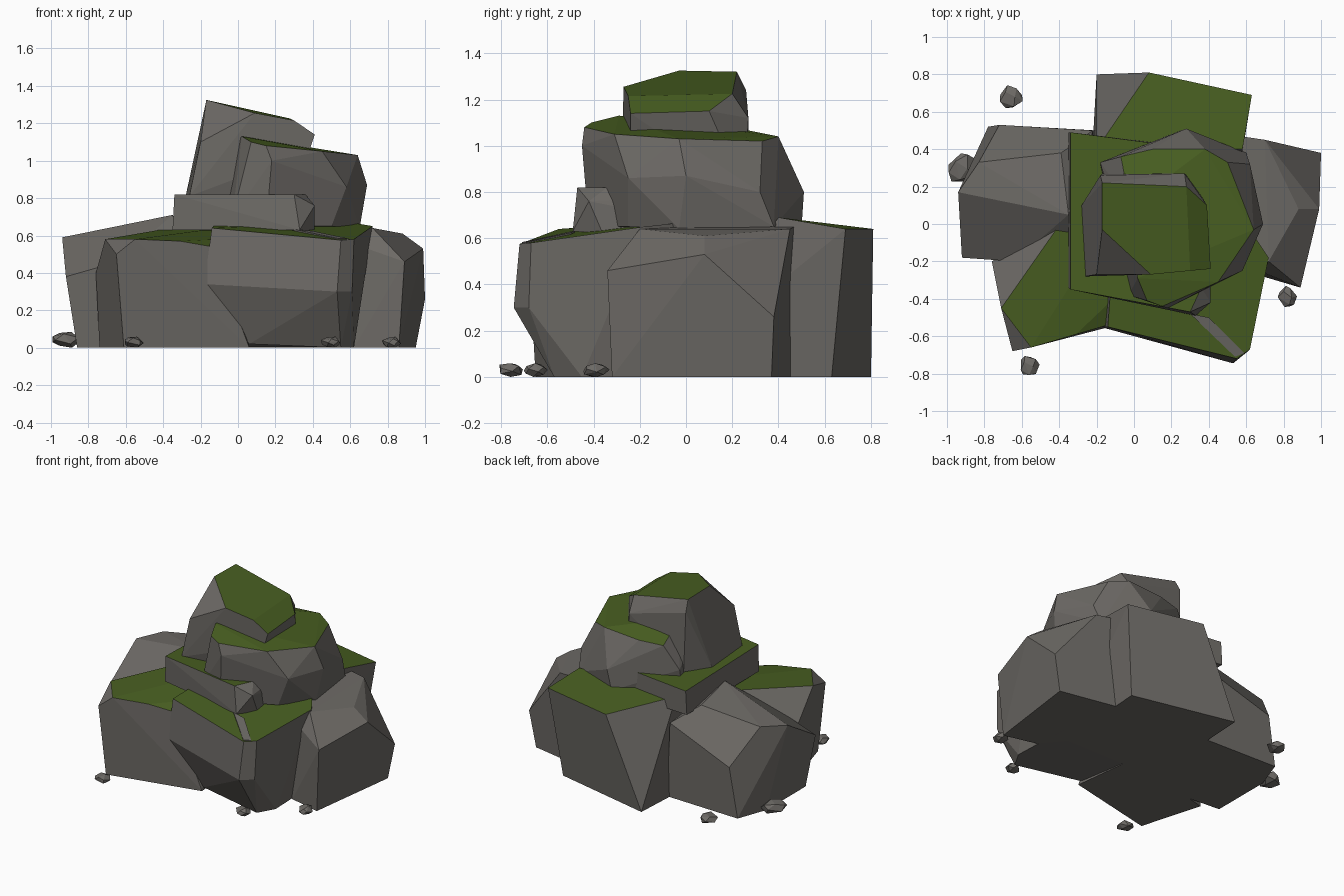
import bpy
import bmesh
import math
import random
from mathutils import Vector

random.seed(4)

default_cube = bpy.data.objects.get("Cube")
if default_cube:
    bpy.data.objects.remove(default_cube, do_unlink=True)


def make_material(name, colour):
    material = bpy.data.materials.new(name)
    material.use_nodes = True
    material.diffuse_color = (*colour, 1)
    shader = material.node_tree.nodes["Principled BSDF"]
    shader.inputs["Base Color"].default_value = (*colour, 1)
    shader.inputs["Roughness"].default_value = 0.9
    return material


STONE = make_material("grey stone", (.152, .143, .131))
MOSS = make_material("green moss", (.064, .112, .015))


def add_hull(name, points, moss_limit=None):
    """Chiselled stone wrapped around its corner points; faces that look
    upwards more than moss_limit are covered with moss."""
    mesh = bpy.data.meshes.new(name)
    bm = bmesh.new()
    for point in points:
        bm.verts.new(point)
    result = bmesh.ops.convex_hull(bm, input=bm.verts)
    leftovers = result["geom_interior"] + result["geom_unused"]
    loose = {item for item in leftovers if isinstance(item, bmesh.types.BMVert)}
    bmesh.ops.delete(bm, geom=list(loose), context="VERTS")
    bmesh.ops.dissolve_limit(bm, angle_limit=math.radians(5),
                             verts=bm.verts, edges=bm.edges)
    bmesh.ops.recalc_face_normals(bm, faces=bm.faces)
    for face in bm.faces:
        face.smooth = False
        if moss_limit is not None and face.normal.z > moss_limit:
            face.material_index = 1
    bm.to_mesh(mesh)
    bm.free()
    mesh.materials.append(STONE)
    if moss_limit is not None:
        mesh.materials.append(MOSS)
    stone = bpy.data.objects.new(name, mesh)
    bpy.context.collection.objects.link(stone)
    return stone


def add_pebble(name, x, y, radius):
    """Small irregular stone lying on the ground."""
    points = []
    for step in range(14):
        height = 1 - 2 * (step + .5) / 14
        ring = math.sqrt(1 - height * height)
        turn = step * 2.4 + random.uniform(-.3, .3)
        offset = Vector((ring * math.cos(turn), ring * math.sin(turn), height * .55))
        offset *= radius * random.uniform(.9, 1.1)
        points.append(Vector((x, y, radius * .5)) + offset)
    lowest = min(point.z for point in points)
    for point in points:
        point.z -= lowest
    return add_hull(name, points)


# Bare boulder on the west side, ridge towards the back
add_hull("west_boulder", [
    (-.94, .17, .59), (-.83, .33, .61), (-.58, 0, .6), (-.35, .05, .71),
    (-.39, .38, .67), (-.72, .53, .36), (-.22, .5, .54),
    (-.92, -.18, .38), (-.64, -.2, .46), (-.3, -.2, .5),
    (-.86, -.15, 0), (-.86, .3, 0), (-.78, .52, 0), (-.2, .5, 0), (-.2, -.2, 0),
])

# Mossy boulder at the front left corner
add_hull("front_left_boulder", [
    (-.71, -.45, .58), (-.55, -.66, .58), (-.31, -.59, .57), (-.14, -.54, .54),
    (-.11, -.4, .58), (-.36, .05, .64), (-.1, .05, .64), (-.65, -.68, .5),
    (-.76, -.2, .4), (-.61, -.65, 0), (.06, -.5, 0), (-.74, -.2, 0), (0, 0, 0),
], .9)

# Mossy front boulder, undercut towards the ground
add_hull("front_boulder", [
    (-.14, -.55, .64), (.55, -.72, .575), (.62, -.67, .58), (.72, -.18, .65),
    (-.1, 0, .68), (.6, 0, .67), (-.18, -.55, .34), (.53, -.745, .3),
    (.61, -.68, .3), (.06, -.48, .02), (.55, -.57, 0), (.62, -.45, 0),
    (.6, 0, 0), (-.1, 0, 0),
], .85)

# Bare strip across the moss of the front boulder
strip = [(.3, -.48, .627), (.4, -.5, .618), (.59, -.69, .578), (.54, -.71, .577)]
add_hull("bare_strip", [(x, y, z + lift) for x, y, z in strip for lift in (-.002, .006)])

# Bare boulder on the east side
add_hull("east_boulder", [
    (.72, -.2, .64), (.88, .08, .61), (.7, .45, .64), (.3, .51, .67),
    (.4, -.1, .65), (.69, -.26, .53), (.89, -.34, .46), (.99, .08, .53),
    (1, .38, .26), (.86, -.32, 0), (.95, .37, 0), (.62, -.26, 0),
    (.4, .48, 0), (.4, 0, 0),
])

# Mossy boulder at the back, reaching in under the pile
add_hull("back_boulder", [
    (.08, .81, .64), (.63, .69, .64), (.58, .4, .69), (-.2, .4, .69),
    (-.2, .8, 0), (.55, .63, 0), (.5, -.1, 0), (-.25, -.1, 0),
], .85)

# Flat mossy slab lying across the lower boulders
add_hull("middle_slab", [
    (-.34, .49, .8), (-.34, -.35, .82), (.3, -.47, .82), (.36, -.34, .82),
    (.41, -.42, .76), (.35, .4, .8), (-.35, .49, .63), (-.35, -.34, .63),
    (.33, -.49, .63), (.41, -.36, .62), (.4, .4, .6),
], .85)

# Second tier boulder
add_hull("upper_boulder", [
    (.02, -.29, 1.13), (.07, -.41, 1.1), (.15, -.44, 1.08), (.45, -.31, 1.05),
    (.64, -.03, 1.03), (.5, .33, 1.02), (.38, .4, 1.04), (.1, .4, 1.02),
    (-.07, .36, 1.01), (-.02, .1, 1.1), (.18, -.45, 1), (.58, -.25, .86),
    (.69, 0, .87), (.62, .32, .8), (.28, .51, .8), (-.18, .33, .85),
    (-.03, -.38, .7), (.15, -.42, .65), (.5, -.25, .65), (.65, -.03, .64),
    (.6, .38, .65), (.25, .5, .65), (-.18, .3, .7),
], .82)

# Summit boulder with a sloping mossy cap
add_hull("summit_boulder", [
    (-.17, .22, 1.32), (-.17, -.03, 1.325), (.09, -.27, 1.255), (.28, .2, 1.225),
    (.3, -.25, 1.215), (.41, -.24, 1.14), (.39, .1, 1.15), (.27, .27, 1.12),
    (-.18, .26, 1.24), (-.2, -.27, 1.1), (.38, -.24, 1.05), (-.26, -.28, .81),
    (-.28, .1, .81), (-.17, .27, .81), (.3, -.2, .81), (.3, .25, .81),
], .7)

# Loose pebbles around the foot
for label, x, y, radius in [
    ("west", -.92, .3, .085), ("back", -.66, .68, .066), ("front", -.56, -.76, .058),
    ("front_right", .5, -.65, .056), ("east", .82, -.39, .056),
]:
    add_pebble(label + "_pebble", x, y, radius)
